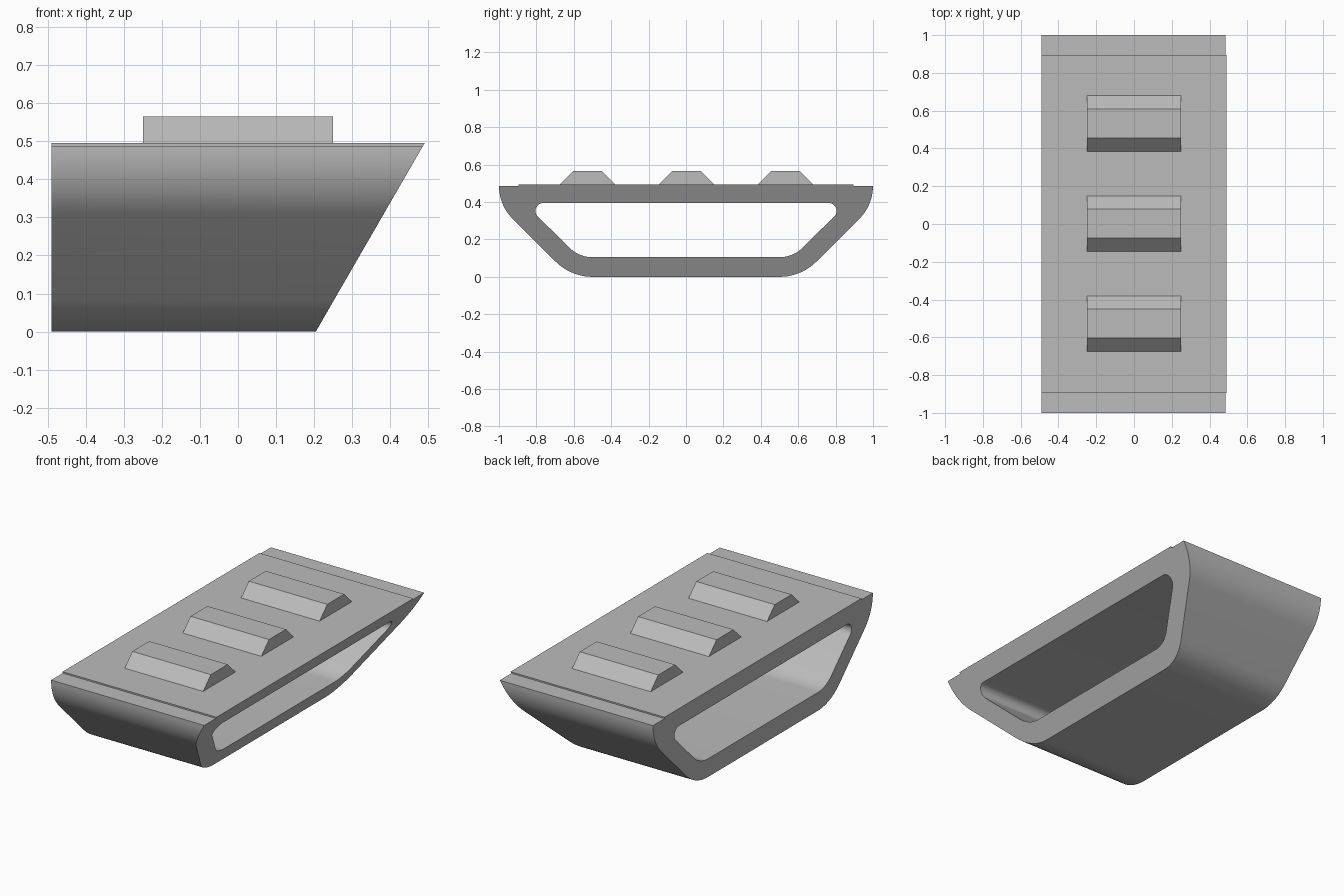
import bpy, bmesh
from math import sin, cos, tan, radians

if "Cube" in bpy.data.objects:
    bpy.data.objects.remove(bpy.data.objects["Cube"], do_unlink=True)

grey = bpy.data.materials.new("plain grey")
grey.use_nodes = True
COLOUR = (0.5, 0.5, 0.5, 1)
grey.diffuse_color = COLOUR
grey.node_tree.nodes["Principled BSDF"].inputs["Base Color"].default_value = COLOUR

BACK, FRONT = -0.49, 0.49
TOP, LIP, RIB_TOP = 0.495, 0.487, 0.565


def arc(cy, cz, radius, start, end, count):
    """Points on an arc in the y-z plane, angles in degrees."""
    angles = [radians(start + (end - start) * i / (count - 1)) for i in range(count)]
    return [(cy + radius * cos(a), cz + radius * sin(a)) for a in angles]


def mirrored(half):
    return half + [(-y, z) for y, z in reversed(half)]


def flat_end(z):
    return FRONT


def slanted_end(z):
    return FRONT - (TOP - z) * tan(radians(30))


def add_object(name, bm):
    bmesh.ops.recalc_face_normals(bm, faces=bm.faces)
    mesh = bpy.data.meshes.new(name)
    bm.to_mesh(mesh)
    bm.free()
    mesh.materials.append(grey)
    obj = bpy.data.objects.new(name, mesh)
    bpy.context.collection.objects.link(obj)
    return obj


def ring(bm, points, end):
    return [bm.verts.new((end(z), y, z)) for y, z in points]


def bridge(bm, a, b):
    for i in range(len(a)):
        j = (i + 1) % len(a)
        bm.faces.new((a[i], a[j], b[j], b[i]))


# Hollow body: stepped deck, curved flanks and a rounded opening
outer = mirrored([(0.895, TOP), (0.895, LIP)]
                 + arc(0.75, LIP, 0.25, 0, -45, 12)
                 + arc(0.50, 0.28, 0.28, -45, -90, 12))
inner = mirrored(arc(0.763, 0.353, 0.042, 90, -45, 14)
                 + arc(0.50, 0.28, 0.175, -45, -90, 12))
bm = bmesh.new()
outer_back = ring(bm, outer, lambda z: BACK)
inner_back = ring(bm, inner, lambda z: BACK)
outer_front = ring(bm, outer, slanted_end)
inner_front = ring(bm, inner, slanted_end)
bridge(bm, outer_back, outer_front)
bridge(bm, inner_back, inner_front)
bridge(bm, outer_back, inner_back)
bridge(bm, outer_front, inner_front)
body = add_object("hollow_body", bm)
bpy.context.view_layer.objects.active = body
body.select_set(True)
bpy.ops.object.shade_smooth_by_angle(angle=radians(30))
body.select_set(False)

# Three grip ribs with sloping sides
for name, centre in (("front", -0.527), ("middle", 0.002), ("rear", 0.532)):
    section = [(centre + y, z) for y, z in mirrored([(0.147, TOP), (0.077, RIB_TOP)])]
    bm = bmesh.new()
    ends = [ring(bm, section, lambda z, x=x: x) for x in (-0.25, 0.25)]
    bridge(bm, *ends)
    for end in ends:
        bm.faces.new(end)
    add_object(name + "_grip_rib", bm)
